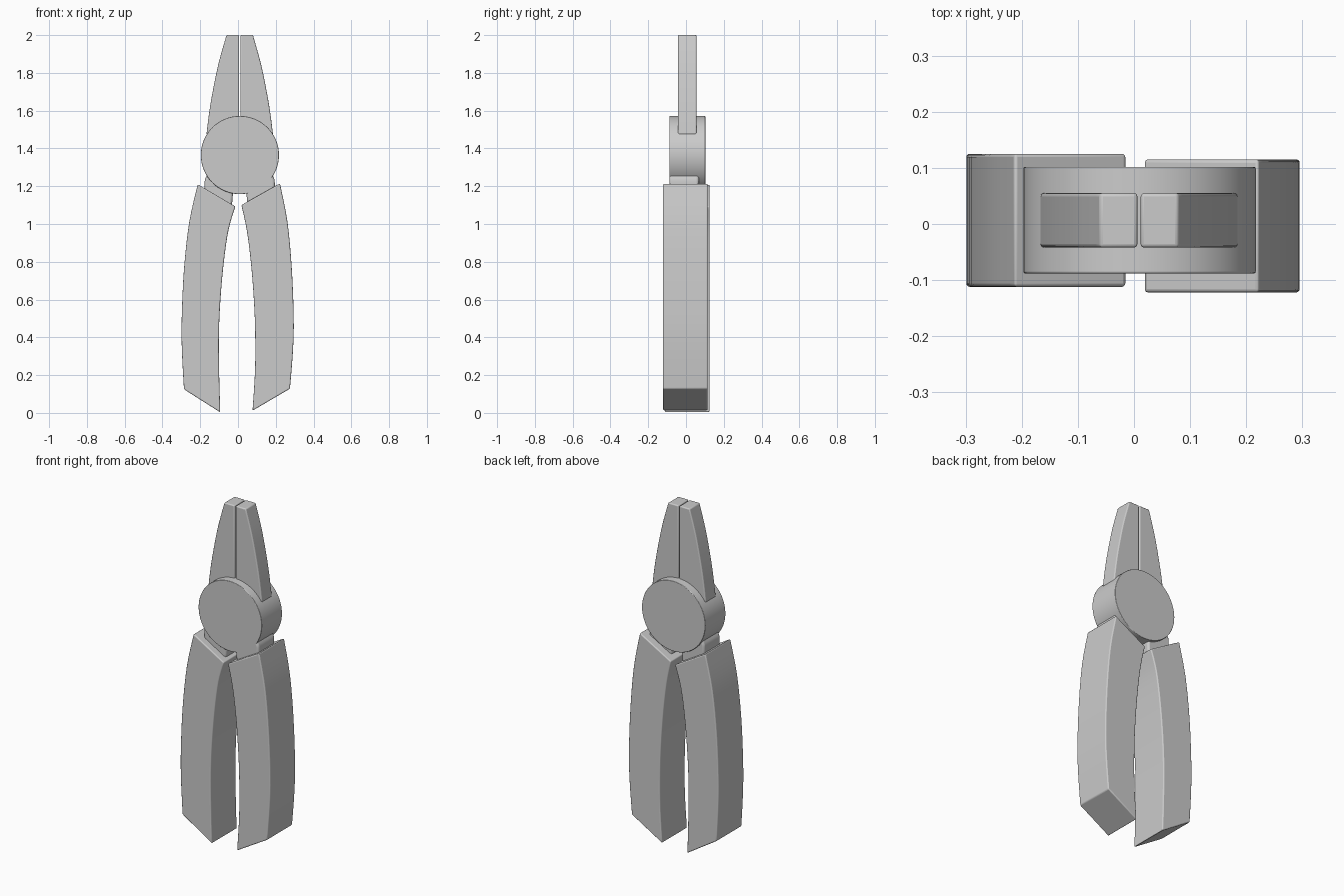
import bpy
import bmesh
import math

if "Cube" in bpy.data.objects:
    bpy.data.objects.remove(bpy.data.objects["Cube"], do_unlink=True)

# Single flat colour
grey = bpy.data.materials.new("plain_grey")
grey.use_nodes = True
colour = (0.6, 0.6, 0.6, 1.0)
grey.diffuse_color = colour
grey.node_tree.nodes["Principled BSDF"].inputs["Base Color"].default_value = colour


def smooth_run(points, steps=4):
    """Catmull-Rom samples through the points of one side."""
    pts = [points[0]] + points + [points[-1]]
    out = []
    for a, b, c, d in zip(pts, pts[1:], pts[2:], pts[3:]):
        for i in range(steps):
            t = i / steps
            out.append(tuple(
                0.5 * (2 * q + (r - p) * t + (2 * p - 5 * q + 4 * r - s) * t ** 2
                       + (3 * q - p - 3 * r + s) * t ** 3)
                for p, q, r, s in zip(a, b, c, d)))
    return out + [points[-1]]


def slab(name, outline, y_front, y_back, bevel):
    """Extrude an x-z outline along y and soften its edges."""
    bm = bmesh.new()
    face = bm.faces.new([bm.verts.new((x, y_front, z)) for x, z in outline])
    moved = bmesh.ops.extrude_face_region(bm, geom=[face])["geom"]
    verts = [v for v in moved if isinstance(v, bmesh.types.BMVert)]
    bmesh.ops.translate(bm, verts=verts, vec=(0, y_back - y_front, 0))
    bmesh.ops.recalc_face_normals(bm, faces=bm.faces)
    mesh = bpy.data.meshes.new(name)
    bm.to_mesh(mesh)
    bm.free()
    obj = bpy.data.objects.new(name, mesh)
    bpy.context.collection.objects.link(obj)
    mesh.materials.append(grey)
    mod = obj.modifiers.new("soft_edges", "BEVEL")
    mod.width = bevel
    mod.segments = 3
    mod.limit_method = "ANGLE"
    mod.angle_limit = math.radians(30)
    for o in bpy.context.selected_objects:
        o.select_set(False)
    obj.select_set(True)
    bpy.context.view_layer.objects.active = obj
    bpy.ops.object.shade_smooth_by_angle(angle=math.radians(35))
    return obj


# Round pivot joint
pivot_x, pivot_z, radius = 0.01, 1.365, 0.207
circle = [(pivot_x + radius * math.cos(k * math.tau / 64),
           pivot_z + radius * math.sin(k * math.tau / 64)) for k in range(64)]
slab("pivot_disc", circle, -0.088, 0.102, 0.003)

# Jaws and tangs, mirrored about the pivot line
jaw_outer = [(0.07, 2.0), (0.112, 1.85), (0.145, 1.69), (0.163, 1.58), (0.176, 1.475)]
tang = ([(0.09, 1.40), (0.15, 1.30)]
        + smooth_run([(0.172, 1.262), (0.184, 1.235), (0.186, 1.20)])
        + [(0.17, 1.02), (0.07, 1.02)]
        + smooth_run([(0.04, 1.11), (0.035, 1.17), (0.03, 1.22)]))
for side, label in ((1, "left"), (-1, "right")):
    jaw = smooth_run(jaw_outer) + [(0.003, 1.40), (0.003, 2.0)]
    slab(label + "_jaw", [(0.009 + side * x, z) for x, z in jaw], -0.042, 0.055, 0.006)
    y_a, y_b = (-0.088, 0.068) if side > 0 else (-0.07, 0.085)
    slab(label + "_tang", [(0.009 + side * x, z) for x, z in tang], y_a, y_b, 0.012)

# Curved grips: outer side going down, inner side going up
left_outer = [(0.222, 1.215), (0.262, 1.01), (0.285, 0.76), (0.295, 0.5),
              (0.291, 0.33), (0.275, 0.128)]
left_inner = [(0.077, 0.012), (0.09, 0.22), (0.091, 0.42), (0.084, 0.6), (0.068, 0.8),
              (0.046, 0.97), (0.018, 1.1)]
right_outer = [(-0.213, 1.21), (-0.258, 1.01), (-0.286, 0.76), (-0.298, 0.5),
               (-0.297, 0.33), (-0.286, 0.125)]
right_inner = [(-0.094, 0.003), (-0.1, 0.22), (-0.101, 0.42), (-0.093, 0.6), (-0.075, 0.8),
               (-0.05, 0.97), (-0.014, 1.093)]
slab("left_grip", smooth_run(left_outer) + smooth_run(left_inner), -0.122, 0.115, 0.006)
slab("right_grip", smooth_run(right_outer) + smooth_run(right_inner), -0.112, 0.125, 0.006)
